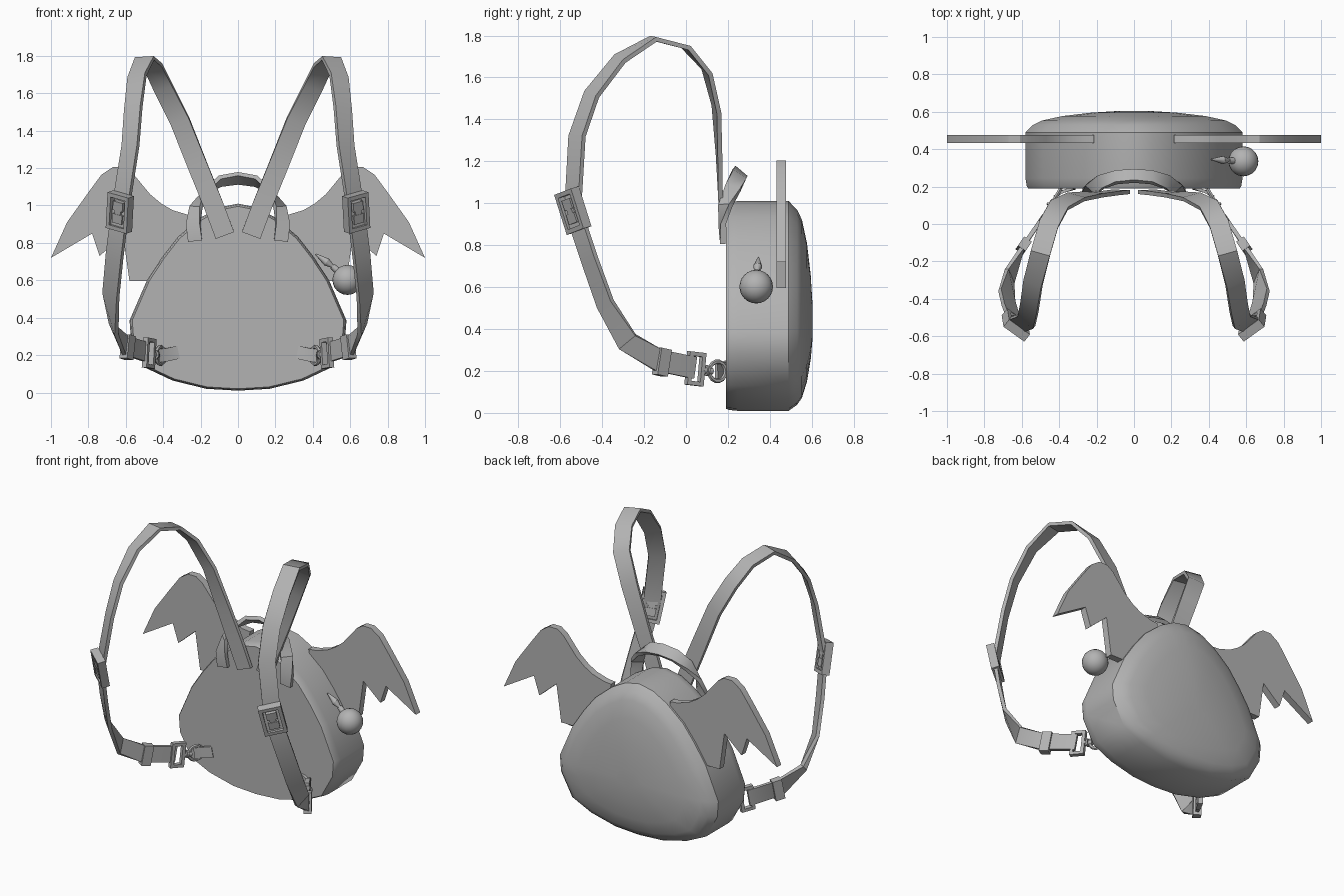
import bpy, bmesh, math
from mathutils import Vector, Matrix

if "Cube" in bpy.data.objects:
    bpy.data.objects.remove(bpy.data.objects["Cube"])

grey = bpy.data.materials.new("grey")
grey.diffuse_color = (0.45, 0.45, 0.45, 1)
grey.use_nodes = True
grey.node_tree.nodes["Principled BSDF"].inputs["Base Color"].default_value = grey.diffuse_color


def finish(name, bm, mirrored=False, angle=40):
    bmesh.ops.recalc_face_normals(bm, faces=bm.faces)
    me = bpy.data.meshes.new(name)
    bm.to_mesh(me)
    bm.free()
    me.materials.append(grey)
    ob = bpy.data.objects.new(name, me)
    bpy.context.collection.objects.link(ob)
    bpy.ops.object.select_all(action='DESELECT')
    ob.select_set(True)
    bpy.context.view_layer.objects.active = ob
    bpy.ops.object.shade_smooth_by_angle(angle=math.radians(angle))
    if mirrored:
        ob.modifiers.new("mirror", 'MIRROR').use_mirror_merge = False
    return ob


def loft(bm, rings):
    """Skin equal-length rings of points and cap both ends."""
    vs = [[bm.verts.new(p) for p in r] for r in rings]
    n = len(vs[0])
    for a, b in zip(vs, vs[1:]):
        for i in range(n):
            j = (i + 1) % n
            bm.faces.new((a[i], a[j], b[j], b[i]))
    bm.faces.new(vs[0])
    bm.faces.new(vs[-1])


def ribbon(name, pts, width, thick, mirrored=True):
    """Flat band: each point is x, y, z followed by its width direction."""
    bm = bmesh.new()
    P = [Vector(p[:3]) for p in pts]
    rings = []
    for i, p in enumerate(P):
        t = (P[min(i + 1, len(P) - 1)] - P[max(i - 1, 0)]).normalized()
        w = Vector(pts[i][3:])
        w = (w - t * w.dot(t)).normalized()
        n = t.cross(w) * thick / 2
        w = w * width / 2
        rings.append([p + w + n, p - w + n, p - w - n, p + w - n])
    loft(bm, rings)
    return finish(name, bm, mirrored)


def axes(t, w):
    t = Vector(t).normalized()
    w = Vector(w)
    w = (w - t * w.dot(t)).normalized()
    return t, w, t.cross(w)


def box(bm, c, ax, size):
    m = Matrix(ax).transposed().to_4x4() @ Matrix.Diagonal((*size, 1))
    bmesh.ops.create_cube(bm, size=1, matrix=Matrix.Translation(c) @ m)


def frame(bm, c, ax, length, width, bar, depth):
    """Rectangular ring made of four bars."""
    c = Vector(c)
    for s in (-1, 1):
        box(bm, c + ax[0] * s * (length - bar) / 2, ax, (bar, width, depth))
        box(bm, c + ax[1] * s * (width - bar) / 2, ax, (length - 2 * bar, bar, depth))


def rod(bm, a, b, r1, r2, seg=10):
    a, b = Vector(a), Vector(b)
    q = (b - a).to_track_quat('Z', 'Y').to_matrix().to_4x4()
    bmesh.ops.create_cone(bm, cap_ends=True, segments=seg, radius1=r1, radius2=r2,
                          depth=(b - a).length,
                          matrix=Matrix.Translation((a + b) / 2) @ q)


def ring(bm, c, axis, R, r, seg=14, sides=6):
    """Torus around the given axis."""
    q = Vector(axis).to_track_quat('Z', 'Y').to_matrix()
    g = []
    for i in range(seg):
        a = 2 * math.pi * i / seg
        g.append([])
        for j in range(sides):
            b = 2 * math.pi * j / sides
            d = R + r * math.cos(b)
            p = Vector((d * math.cos(a), d * math.sin(a), r * math.sin(b)))
            g[-1].append(bm.verts.new(Vector(c) + q @ p))
    for i in range(seg):
        for j in range(sides):
            k, l = (i + 1) % seg, (j + 1) % sides
            bm.faces.new((g[i][j], g[k][j], g[k][l], g[i][l]))


# Bag body: rounded triangular outline with a domed back
half = [(0.1, 0.99), (0.2, 0.935), (0.32, 0.834), (0.405, 0.725), (0.487, 0.6),
        (0.58, 0.385), (0.572, 0.28), (0.49, 0.13), (0.35, 0.064), (0.17, 0.02)]
outline = [(0, 1.01)] + half + [(0, 0.01)] + [(-x, z) for x, z in reversed(half)]
levels = [(0.19, 0.975), (0.205, 0.99), (0.245, 1), (0.49, 1), (0.53, 0.93), (0.553, 0.85),
          (0.577, 0.66), (0.595, 0.4), (0.604, 0.15)]
bm = bmesh.new()
loft(bm, [[(x * s, y, 0.42 + (z - 0.42) * s) for x, z in outline] for y, s in levels])
finish("bag_body", bm)

# Bat wings: scalloped flat plates
wing = [(1, 0.72), (0.914, 0.91), (0.80, 1.07), (0.73, 1.165), (0.67, 1.205), (0.61, 1.205),
        (0.565, 1.175), (0.47, 1.06), (0.41, 1.01), (0.35, 0.975), (0.267, 0.95),
        (0.215, 0.945), (0.24, 0.75), (0.46, 0.595), (0.58, 0.595), (0.615, 0.84),
        (0.74, 0.73), (0.78, 0.85)]
bm = bmesh.new()
loft(bm, [[(x, y, z) for x, z in wing] for y in (0.432, 0.477)])
finish("wing", bm, True, 30)

# Shoulder straps: anchored at the top, looping forward and back to the lower corners
ribbon("shoulder_strap", [
    (0.07, 0.172, 0.84, 1, 0, 0), (0.13, 0.165, 1.0, 1, 0, -0.3),
    (0.215, 0.158, 1.21, 0.95, 0.1, -0.4), (0.31, 0.145, 1.45, 0.9, 0.25, -0.4),
    (0.40, 0.10, 1.63, 0.85, 0.35, -0.35), (0.455, 0.0, 1.745, 0.8, 0.5, -0.2),
    (0.50, -0.155, 1.785, 0.8, 0.55, 0), (0.54, -0.315, 1.69, 0.78, 0.6, 0),
    (0.56, -0.45, 1.52, 0.78, 0.62, 0), (0.575, -0.52, 1.32, 0.78, 0.62, 0),
    (0.63, -0.54, 0.97, 0.78, 0.62, 0), (0.66, -0.46, 0.73, 0.75, 0.6, 0.15),
    (0.68, -0.385, 0.52, 0.65, 0.5, 0.4), (0.665, -0.28, 0.34, 0.35, 0.3, 0.85),
    (0.60, -0.13, 0.25, 0, 0, 1), (0.485, 0.04, 0.215, 0, 0, 1)], 0.105, 0.022)

# Carry handle: arch that twists flat against the bag at both ends
arch = [(0.23, 0.175, 0.81, 1, 0, 0), (0.24, 0.172, 0.9, 1, 0.15, 0),
        (0.225, 0.188, 0.99, 0.8, 0.6, -0.2), (0.175, 0.225, 1.075, 0.4, 0.75, -0.45),
        (0.095, 0.25, 1.13, 0.1, 0.77, -0.6)]
left = [(-x, y, z, -a, b, c) for x, y, z, a, b, c in reversed(arch)]
ribbon("carry_handle", arch + [(0, 0.257, 1.145, 0, 0.77, -0.65)] + left, 0.075, 0.025, False)

# Strap adjuster buckle with a shaped centre bar
ax = axes((0.05, 0.3, -0.95), (0.78, 0.62, 0))
c = Vector((0.632, -0.54, 0.965))
bm = bmesh.new()
frame(bm, c, ax, 0.2, 0.14, 0.022, 0.05)
for s in (-1, 1):
    box(bm, c + ax[0] * s * 0.035, ax, (0.05, 0.065, 0.045))
box(bm, c, ax, (0.05, 0.04, 0.04))
finish("adjuster_buckle", bm, True)

# Keeper loop on the lower strap
bm = bmesh.new()
box(bm, (0.59, -0.115, 0.242), axes((-0.55, 0.8, -0.18), (0, 0, 1)), (0.06, 0.13, 0.05))
finish("strap_keeper", bm, True)

# Clip frame at the strap end
ax = axes((-0.5, 0.85, -0.1), (0, 0, 1))
bm = bmesh.new()
frame(bm, (0.475, 0.045, 0.21), ax, 0.09, 0.16, 0.02, 0.03)
finish("clip_frame", bm, True)

# Swivel hook and ring
bm = bmesh.new()
rod(bm, (0.455, 0.08, 0.203), (0.43, 0.125, 0.198), 0.016, 0.016)
rod(bm, (0.447, 0.095, 0.202), (0.442, 0.104, 0.201), 0.026, 0.026)
ring(bm, (0.415, 0.15, 0.198), (0.85, 0.5, 0), 0.046, 0.011)
finish("swivel_ring", bm, True)

# Anchor tab sewn to the bag
ribbon("anchor_tab", [(0.425, 0.145, 0.198, 0, 0, 1), (0.39, 0.17, 0.2, 0, 0, 1),
                      (0.32, 0.192, 0.215, 0.2, 0, 1)], 0.07, 0.016)

# Ball charm with its pin, on one side only
bm = bmesh.new()
bmesh.ops.create_uvsphere(bm, u_segments=20, v_segments=12, radius=0.08,
                          matrix=Matrix.Translation((0.585, 0.335, 0.602)))
finish("charm_ball", bm)
bm = bmesh.new()
rod(bm, (0.54, 0.338, 0.645), (0.505, 0.34, 0.675), 0.02, 0.016)
rod(bm, (0.505, 0.34, 0.675), (0.475, 0.342, 0.697), 0.009, 0.022)
rod(bm, (0.475, 0.342, 0.697), (0.415, 0.345, 0.74), 0.022, 0.004)
finish("charm_pin", bm)
